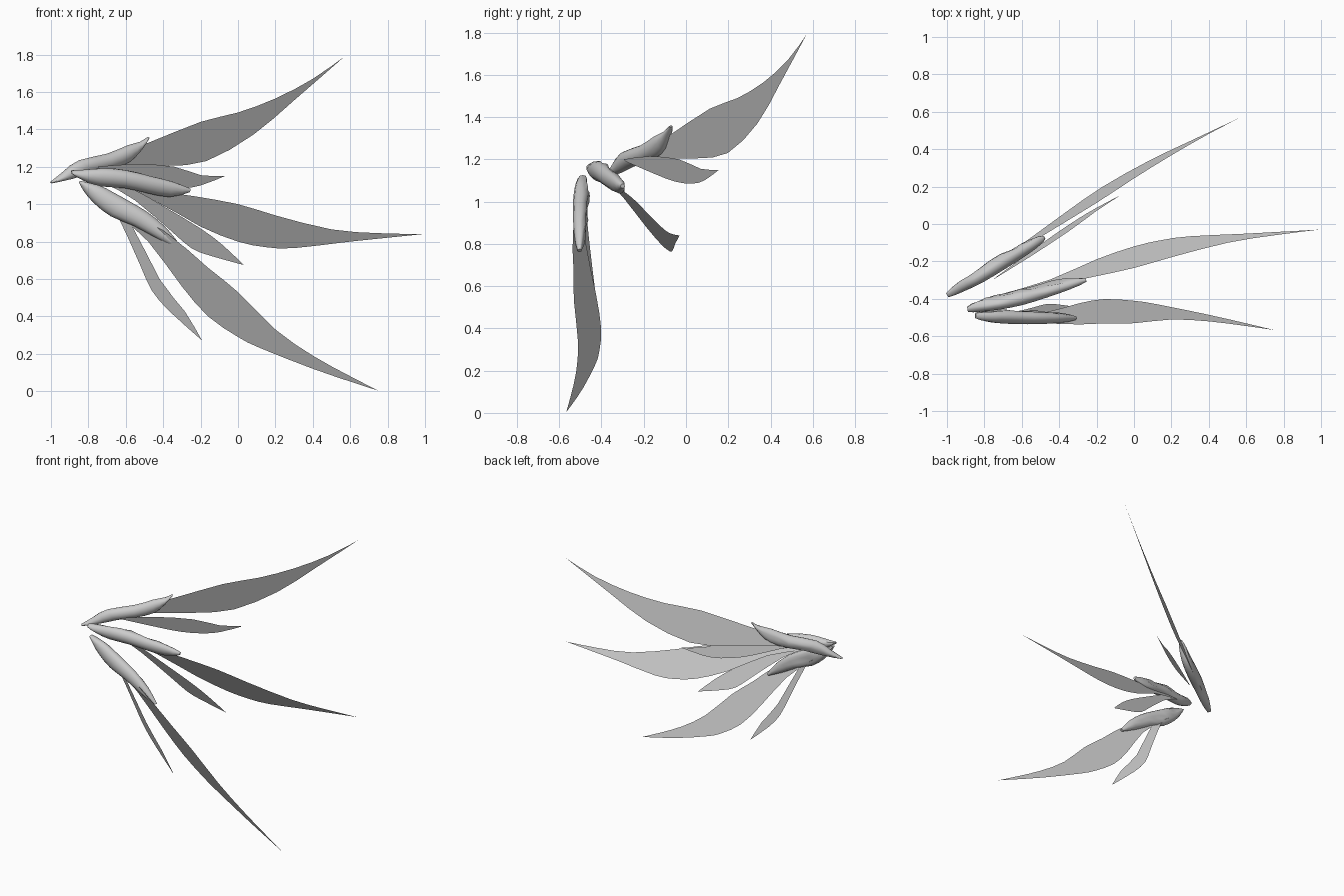
import bpy, math, random
from mathutils import Vector

if "Cube" in bpy.data.objects:
    bpy.data.objects.remove(bpy.data.objects["Cube"])

random.seed(4)


def on_plane(p, plane):
    # Lift a front-view (x, z) point onto a tilted plane: reference point + slopes of y
    (rx, ry, rz), sx, sz = plane
    return Vector((p[0], ry + sx * (p[0] - rx) + sz * (p[1] - rz), p[1]))


def smooth(points, steps=2):
    # Catmull-Rom curve through the points
    p = [Vector(q) for q in points]
    p = [p[0]] + p + [p[-1]]
    out = []
    for a, b, c, d in zip(p, p[1:], p[2:], p[3:]):
        for k in range(steps):
            t = k / steps
            out.append(b + (c - a) * t / 2 + (a * 2 - b * 5 + c * 4 - d) * t * t / 2
                       + (b * 3 - a - c * 3 + d) * t ** 3 / 2)
    return out + [p[-1]]


def add_mesh(name, verts, faces):
    me = bpy.data.meshes.new(name)
    me.from_pydata(verts, [], faces)
    me.update()
    ob = bpy.data.objects.new(name, me)
    bpy.context.collection.objects.link(ob)
    return ob


def blade(name, plane, upper, lower):
    # Thin flat feather; both edges run root to tip, the tip is the plane reference
    tip = (plane[0][0], plane[0][2])
    pts = smooth(upper + [tip]) + smooth(lower + [tip])[-2::-1]
    add_mesh(name, [on_plane(p, plane) for p in pts], [list(range(len(pts)))])


def shell(name, plane, thick, upper, lower):
    # Domed bony sheath: lofted sections, smooth front and crumpled back
    n = Vector((plane[1], -1, plane[2])).normalized()
    upper, lower = smooth(upper), smooth(lower)
    sides, count = 14, len(upper)
    verts, faces = [], []
    for i, (u, l) in enumerate(zip(upper, lower)):
        pu, pl = on_plane(u, plane), on_plane(l, plane)
        mid, half = (pu + pl) / 2, (pu - pl) / 2
        t = thick * math.sin(math.pi * (0.06 + 0.91 * i / (count - 1))) ** 0.6
        for k in range(sides):
            a = 2 * math.pi * k / sides
            s = math.sin(a)
            if s < -0.1:
                s *= random.uniform(0.6, 1.0)
            verts.append(mid + half * math.cos(a) + n * t * s)
    for i in range(count - 1):
        for k in range(sides):
            a, b = i * sides + k, i * sides + (k + 1) % sides
            faces.append((a, b, b + sides, a + sides))
    faces.append(list(range(sides))[::-1])
    faces.append([(count - 1) * sides + k for k in range(sides)])
    ob = add_mesh(name, verts, faces)
    bpy.context.view_layer.objects.active = ob
    ob.select_set(True)
    bpy.ops.object.mode_set(mode='EDIT')
    bpy.ops.mesh.select_all(action='SELECT')
    bpy.ops.mesh.normals_make_consistent(inside=False)
    bpy.ops.object.mode_set(mode='OBJECT')
    bpy.ops.object.shade_smooth_by_angle(angle=math.radians(45))
    ob.select_set(False)


# Upper cluster
shell("upper_sheath", ((-1, -.38, 1.12), .66, -.15), .042,
      [(-1, 1.12), (-.93, 1.175), (-.85, 1.235), (-.7, 1.27), (-.59, 1.315), (-.52, 1.335), (-.48, 1.36)],
      [(-.998, 1.112), (-.89, 1.135), (-.79, 1.165), (-.69, 1.185), (-.59, 1.22), (-.53, 1.28), (-.478, 1.352)])
blade("upper_long_feather", ((.57, .57, 1.79), .73, -.3),
      [(-.78, 1.22), (-.5, 1.32), (-.2, 1.44), (0, 1.49), (.2, 1.565), (.4, 1.67)],
      [(-.75, 1.19), (-.6, 1.205), (-.38, 1.205), (-.17, 1.23), (.08, 1.37), (.3, 1.555)])
blade("upper_short_feather", ((-.07, .155, 1.15), .64, -.3),
      [(-.75, 1.2), (-.55, 1.215), (-.34, 1.2), (-.2, 1.155)],
      [(-.74, 1.19), (-.55, 1.13), (-.42, 1.095), (-.3, 1.085), (-.2, 1.1)])

# Middle cluster
shell("middle_sheath", ((-.6, -.388, 1.135), .17, -.5), .045,
      [(-.89, 1.178), (-.82, 1.183), (-.72, 1.19), (-.6, 1.18), (-.47, 1.15), (-.35, 1.12), (-.255, 1.083)],
      [(-.89, 1.165), (-.83, 1.13), (-.75, 1.1), (-.61, 1.09), (-.5, 1.065), (-.37, 1.04), (-.26, 1.065)])
blade("middle_long_feather", ((.99, -.03, .84), .114, -.575),
      [(-.72, 1.13), (-.5, 1.08), (-.25, 1.045), (0, 1.0), (.2, .94), (.5, .865), (.75, .845)],
      [(-.7, 1.1), (-.45, 1.02), (-.2, .88), (0, .8), (.15, .77), (.3, .765), (.6, .8)])
blade("middle_short_feather", ((.03, -.18, .675), .0, -.45),
      [(-.7, 1.12), (-.56, 1.08), (-.4, .99), (-.2, .87), (-.08, .78)],
      [(-.69, 1.1), (-.55, 1.02), (-.35, .85), (-.25, .765), (-.15, .725)])

# Lower cluster
shell("lower_sheath", ((-.6, -.495, .97), -.04, -.02), .042,
      [(-.845, 1.125), (-.74, 1.1), (-.67, 1.065), (-.58, 1.015), (-.48, .955), (-.38, .87), (-.305, .775)],
      [(-.85, 1.115), (-.825, 1.07), (-.77, 1.005), (-.68, .935), (-.56, .885), (-.43, .815), (-.32, .762)])
blade("lower_long_feather", ((.75, -.567, .003), -.4, -.5),
      [(-.66, .98), (-.4, .86), (-.16, .66), (0, .53), (.2, .33), (.4, .19), (.6, .08)],
      [(-.66, .96), (-.48, .8), (-.3, .56), (-.16, .4), (0, .29), (.12, .23), (.4, .12), (.62, .045)])
blade("lower_short_feather", ((-.193, -.465, .272), -.46, -.32),
      [(-.68, 1.0), (-.58, .91), (-.417, .596), (-.283, .425)],
      [(-.7, .99), (-.64, .93), (-.524, .676), (-.46, .537), (-.364, .425)])
